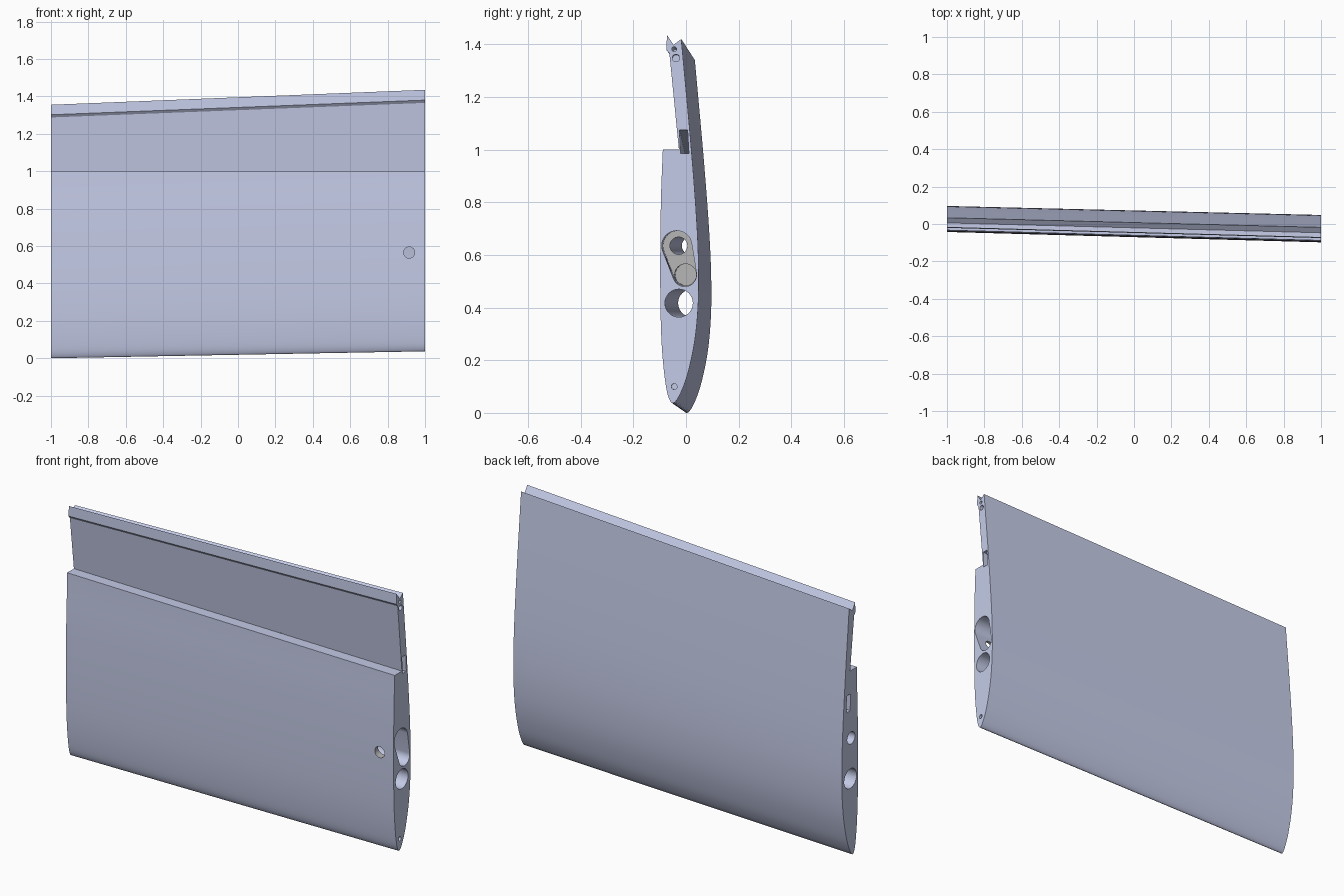
import bpy, bmesh, math
from mathutils import Vector

if "Cube" in bpy.data.objects:
    bpy.data.objects.remove(bpy.data.objects["Cube"])


def material(name, rgb):
    m = bpy.data.materials.new(name)
    m.diffuse_color = (*rgb, 1)
    m.use_nodes = True
    m.node_tree.nodes["Principled BSDF"].inputs["Base Color"].default_value = m.diffuse_color
    return m


SHELL = material("pale_blue_grey", (0.591, 0.638, 0.855))
GREY = material("neutral_grey", (0.47, 0.47, 0.47))


def loft(name, x0, sec0, x1, sec1):
    """Solid between two (y, z) outlines at x0 and x1."""
    bm = bmesh.new()
    a = [bm.verts.new((x0, y, z)) for y, z in sec0]
    b = [bm.verts.new((x1, y, z)) for y, z in sec1]
    n = len(a)
    for i in range(n):
        j = (i + 1) % n
        bm.faces.new((a[i], a[j], b[j], b[i]))
    bm.faces.new(a)
    bm.faces.new(b)
    bmesh.ops.recalc_face_normals(bm, faces=bm.faces)
    me = bpy.data.meshes.new(name)
    bm.to_mesh(me)
    bm.free()
    ob = bpy.data.objects.new(name, me)
    bpy.context.collection.objects.link(ob)
    return ob


def smooth_curve(pts, steps=5):
    """Catmull-Rom curve through the points."""
    p = [Vector(q) for q in pts]
    p = [2 * p[0] - p[1]] + p + [2 * p[-1] - p[-2]]
    out = []
    for i in range(1, len(p) - 2):
        a, b, c, d = p[i - 1:i + 3]
        for s in range(steps):
            t = s / steps
            out.append(0.5 * (2 * b + (c - a) * t + (2 * a - 5 * b + 4 * c - d) * t * t
                              + (3 * b - a - 3 * c + d) * t ** 3))
    return [(v.x, v.y) for v in out] + [tuple(pts[-1])]


def circle(cy, cz, r, n=32, start=0.0, end=2 * math.pi, closed=True):
    m = n if closed else n - 1
    return [(cy + r * math.cos(start + (end - start) * i / m),
             cz + r * math.sin(start + (end - start) * i / m)) for i in range(n)]


# Wing outline at the right end: front skin, nose, back skin, then hinge lip and step
skin = smooth_curve([
    (-0.088, 1.0), (-0.094, 0.85), (-0.097, 0.7), (-0.098, 0.5), (-0.095, 0.32),
    (-0.088, 0.2), (-0.076, 0.1), (-0.064, 0.053), (-0.048, 0.037), (-0.025, 0.066),
    (0.004, 0.14), (0.031, 0.26), (0.045, 0.39), (0.048, 0.54), (0.04, 0.74),
    (0.017, 1.04), (-0.018, 1.42)])
lip = [(-0.047, 1.398), (-0.072, 1.435), (-0.075, 1.38), (-0.063, 1.365), (-0.027, 1.0)]
right = skin + lip


# Left end is a little smaller, lower and further back; the step stays level
def to_left(p):
    y, z = p
    step = abs(z - 1.0) < 1e-5
    return ((y + 0.048) * 0.95 + 0.005, 1.0 if step else (z - 0.037) * 1.355 / 1.398)


wing = loft("wing_panel", -1, [to_left(p) for p in right], 1, right)
wing.data.materials.append(SHELL)
wing.data.materials.append(GREY)


def cut(cutter):
    mod = wing.modifiers.new("cut", "BOOLEAN")
    mod.operation = "DIFFERENCE"
    mod.solver = "EXACT"
    mod.object = cutter
    bpy.context.view_layer.objects.active = wing
    bpy.ops.object.modifier_apply(modifier=mod.name)
    bpy.data.objects.remove(cutter)


def cut_along(outline, x0, x1, dy=0.025, dz=0.0):
    """Cut a channel that drifts by dy, dz per unit towards the left end."""
    def at(x):
        return [(y + dy * (1 - x), z + dz * (1 - x)) for y, z in outline]
    cut(loft("cutter", x0, at(x0), x1, at(x1)))


# Joiner pocket: rounded outline around two unequal circles
FLOOR, SUMP = 0.8, 0.7
c1, r1, c2, r2 = Vector((-0.035, 0.635)), 0.057, Vector((-0.005, 0.525)), 0.045
d = c2 - c1
axis = math.atan2(d.y, d.x)
spread = math.acos((r1 - r2) / d.length)
pocket = (circle(*c1, r1, 24, axis + spread, axis + 2 * math.pi - spread, False)
          + circle(*c2, r2, 20, axis - spread, axis + spread, False))
cut_along(pocket, FLOOR, 1.02)

# Shallow round sump in the pocket floor, and the tube running on to the left end
cut_along(circle(-0.007, 0.525, 0.041), SUMP, FLOOR + 0.05)
cut_along(circle(-0.033, 0.635, 0.033), -1.02, FLOOR + 0.05)

# Main spar tube
cut_along(circle(-0.027, 0.417, 0.053), -1.02, 1.02)

# Slanted rectangular slot
cut_along([(-0.021, 0.985), (0.011, 0.985), (0.006, 1.075), (-0.025, 1.075)],
          -1.02, 1.02, 0.023, -0.1)

# Small pin holes at the hinge and nose
cut_along(circle(-0.038, 1.348, 0.014, 20), 0.96, 1.02, 0.025, -0.04)
cut_along(circle(-0.045, 1.382, 0.009, 16), 0.75, 1.02, 0.025, -0.04)
cut_along(circle(-0.045, 0.1, 0.011, 16), 0.96, 1.02)

# Screw hole through the front skin
bpy.ops.mesh.primitive_cylinder_add(vertices=32, radius=0.03, depth=0.17,
                                    location=(0.915, -0.115, 0.565),
                                    rotation=(math.pi / 2, 0, 0))
cut(bpy.context.object)

# Grey pocket floors and screw hole wall
for f in wing.data.polygons:
    c, n = f.center, f.normal
    floor = abs(n.x) > 0.9 and (abs(c.x - FLOOR) < 0.01 or abs(c.x - SUMP) < 0.01) \
        and 0.45 < c.z < 0.72
    screw = math.hypot(c.x - 0.915, c.z - 0.565) < 0.031 and c.y < -0.05 and abs(n.y) < 0.3
    f.material_index = 1 if floor or screw else 0

bpy.ops.object.select_all(action="DESELECT")
wing.select_set(True)
bpy.context.view_layer.objects.active = wing
bpy.ops.object.shade_smooth_by_angle(angle=math.radians(30))
